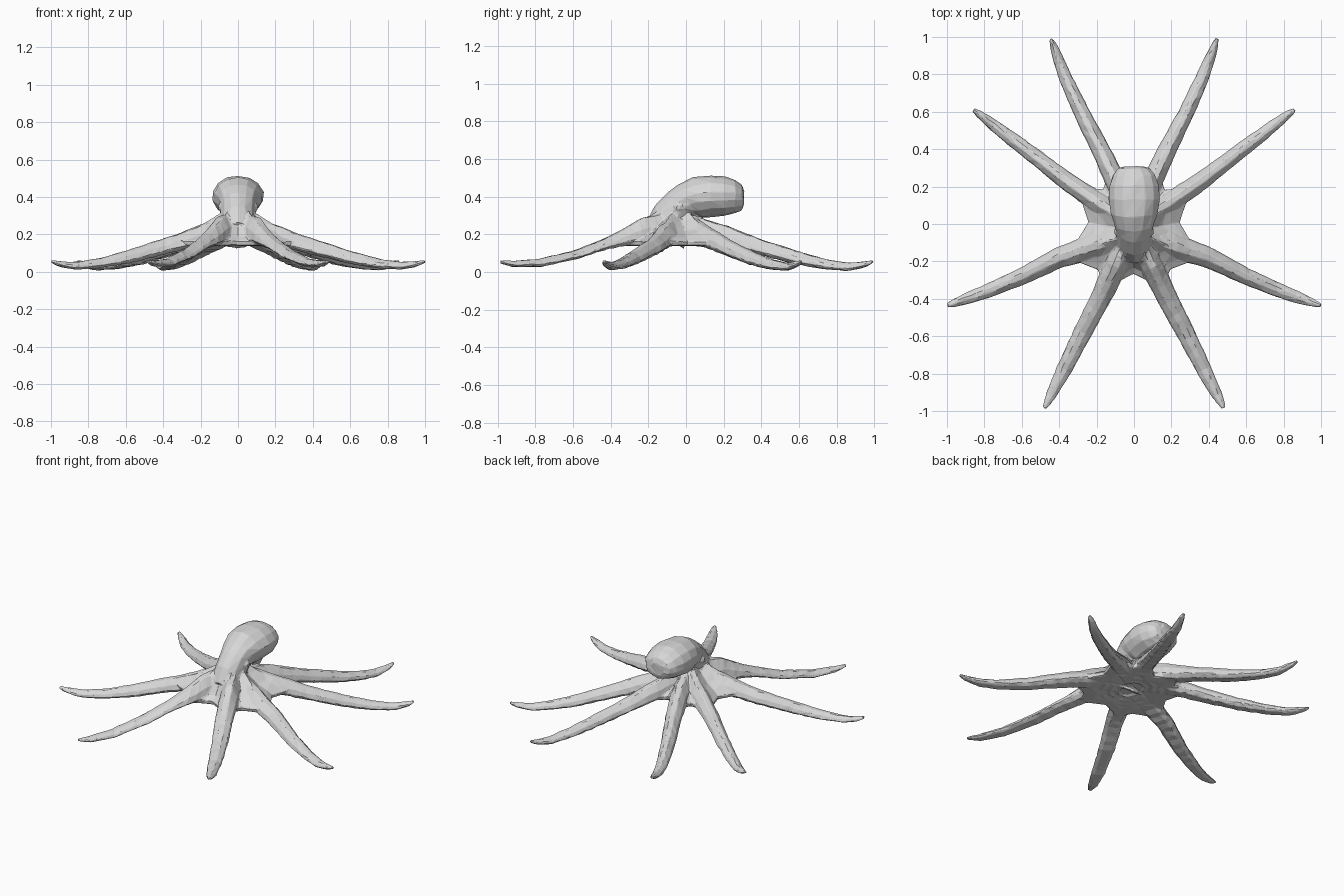
import bpy, bmesh, math, random
from mathutils import Vector

if "Cube" in bpy.data.objects:
    bpy.data.objects.remove(bpy.data.objects["Cube"])

random.seed(4)
skin = bpy.data.materials.new("pale grey skin")
skin.diffuse_color = (0.68, 0.68, 0.68, 1)
skin.use_nodes = True
skin.node_tree.nodes["Principled BSDF"].inputs["Base Color"].default_value = skin.diffuse_color
bm = bmesh.new()


def loft(rings, rough=0):
    """Skin a closed tube through rings, with slightly uneven points."""
    def uneven(p):
        return Vector(p) + Vector([random.uniform(-rough, rough) for _ in range(3)])
    loops = [[bm.verts.new(uneven(p)) for p in ring] for ring in rings]
    n = len(loops[0])
    for a, b in zip(loops, loops[1:]):
        for i in range(n):
            j = (i + 1) % n
            bm.faces.new((a[i], a[j], b[j], b[i]))
    bm.faces.new(loops[0][::-1])
    bm.faces.new(loops[-1])


def sample(table, t):
    """Linear lookup in rows of (t, values...)."""
    for a, b in zip(table, table[1:]):
        if t <= b[0]:
            f = (t - a[0]) / (b[0] - a[0])
            return [u + (v - u) * f for u, v in zip(a[1:], b[1:])]
    return list(table[-1][1:])


# Mantle and head: y, z, half width, half height, tilt in degrees
spine = [(.308, .393, .05, .038, 0), (.297, .397, .085, .066, 0),
         (.262, .402, .114, .088, 0), (.205, .405, .133, .102, 0),
         (.13, .404, .138, .109, 0), (.06, .396, .126, .107, 12),
         (.01, .380, .108, .099, 30), (-.03, .355, .096, .093, 45),
         (-.085, .28, .090, .105, 48), (-.11, .19, .11, .12, 55)]
rings = []
for y, z, rx, rz, tilt in spine:
    up = Vector((0, -math.sin(math.radians(tilt)), math.cos(math.radians(tilt))))
    ring = []
    for k in range(14):
        a = math.tau * (k + .5) / 14
        ring.append(Vector((rx * math.cos(a) * 1.01, y, z)) + up * rz * math.sin(a) * 1.02)
    rings.append(ring)
loft(rings, .003)

# Eyes: low bumps on both sides of the head
for side in (-1, 1):
    eye = bmesh.ops.create_uvsphere(bm, u_segments=10, v_segments=6, radius=.026)
    bmesh.ops.translate(bm, verts=eye["verts"], vec=(side * .083, -.04, .345))

# Web: star outline alternating between arms and hollows (x, y, crown height)
half = [(0, -.27, .29), (.15, -.34, .285), (.195, -.245, .235), (.36, -.18, .25),
        (.245, .01, .23), (.31, .20, .24), (.165, .185, .225), (.13, .29, .235),
        (0, .19, .23)]
star = half + [(-x, y, h) for x, y, h in half[-2:0:-1]]
mid = Vector((0, -.04))


def web_ring(scale, height):
    out = []
    for x, y, crown in star:
        p = mid + (Vector((x, y)) - mid) * scale
        out.append((p.x, p.y, height(crown)))
    return out


loft([web_ring(.3, lambda h: .15), web_ring(.7, lambda h: .138),
      web_ring(.97, lambda h: .14), web_ring(1, lambda h: .165),
      web_ring(.85, lambda h: .187), web_ring(.6, lambda h: h - .01),
      web_ring(.36, lambda h: h + .045), web_ring(.2, lambda h: .33)], .002)

# Arms: plan paths as (t, x, y), mirrored to the other side
paths = {
    "front": [(0, .04, -.10), (.2, .10, -.23), (.4, .175, -.39), (.6, .275, -.58),
              (.8, .375, -.78), (1, .48, -.985)],
    "side": [(0, .05, -.06), (.2, .2, -.115), (.4, .4, -.18), (.6, .6, -.28),
             (.8, .8, -.365), (1, 1, -.437)],
    "rear_side": [(0, .05, .03), (.2, .18, .107), (.4, .35, .222), (.6, .52, .353),
                  (.8, .69, .483), (1, .86, .612)],
    "rear": [(0, .03, .05), (.2, .09, .21), (.4, .18, .40), (.6, .282, .60),
             (.8, .37, .79), (1, .445, .992)],
}
# t, underside, top, half width
high = [(0, .14, .32, .06), (.2, .14, .295, .062), (.32, .14, .235, .06),
        (.45, .12, .177, .055), (.6, .07, .12, .051), (.8, .028, .072, .043),
        (.93, .027, .061, .031), (1, .046, .061, .013)]
broad = [(0, .14, .30, .065), (.2, .137, .255, .07), (.32, .112, .205, .062),
         (.45, .08, .163, .053), (.6, .043, .113, .046), (.75, .018, .072, .04),
         (.88, .011, .052, .033), (.96, .029, .06, .022), (1, .049, .065, .011)]
low = [(0, .14, .30, .055), (.2, .135, .25, .057), (.4, .09, .176, .05),
       (.6, .039, .11, .043), (.75, .015, .07, .039), (.88, .006, .049, .032),
       (.96, .027, .059, .022), (1, .049, .065, .011)]
profiles = {"front": high, "side": broad, "rear_side": low, "rear": low}
# Arm section: across, height share (ridge on top, broad flat underside)
section = [(-.55, 0), (.55, 0), (1, .25), (.85, .6), (.3, .97),
           (-.3, .95), (-.85, .6), (-1, .25)]
STEPS = 30
for name, path in paths.items():
    for side in (-1, 1):
        rings = []
        for i in range(STEPS + 1):
            t = i / STEPS
            p = Vector(sample(path, t))
            d = Vector(sample(path, min(1, t + .1))) - Vector(sample(path, max(0, t - .1)))
            across = Vector((-d.y, d.x)).normalized()
            bottom, top, w = sample(profiles[name], t)
            # rows of suckers make the underside bumpy
            sucker = .006 * (i % 2) * (1 - t)
            ring = []
            for u, v in section:
                q = p + across * u * w
                z = bottom + (top - bottom) * v + (sucker if v == 0 else 0)
                ring.append((side * q.x, q.y, z))
            rings.append(ring)
        loft(rings, .002)

bmesh.ops.recalc_face_normals(bm, faces=bm.faces)
mesh = bpy.data.meshes.new("octopus")
bm.to_mesh(mesh)
bm.free()
mesh.materials.append(skin)
octopus = bpy.data.objects.new("octopus", mesh)
bpy.context.collection.objects.link(octopus)

# Fuse the parts into one skin, relax the joins, then reduce to flat facets
fuse = octopus.modifiers.new("fuse", "REMESH")
fuse.mode = "VOXEL"
fuse.voxel_size = .006
relax = octopus.modifiers.new("relax", "SMOOTH")
relax.factor = .5
relax.iterations = 5
facet = octopus.modifiers.new("facet", "DECIMATE")
facet.ratio = .035
facet.use_collapse_triangulate = True
